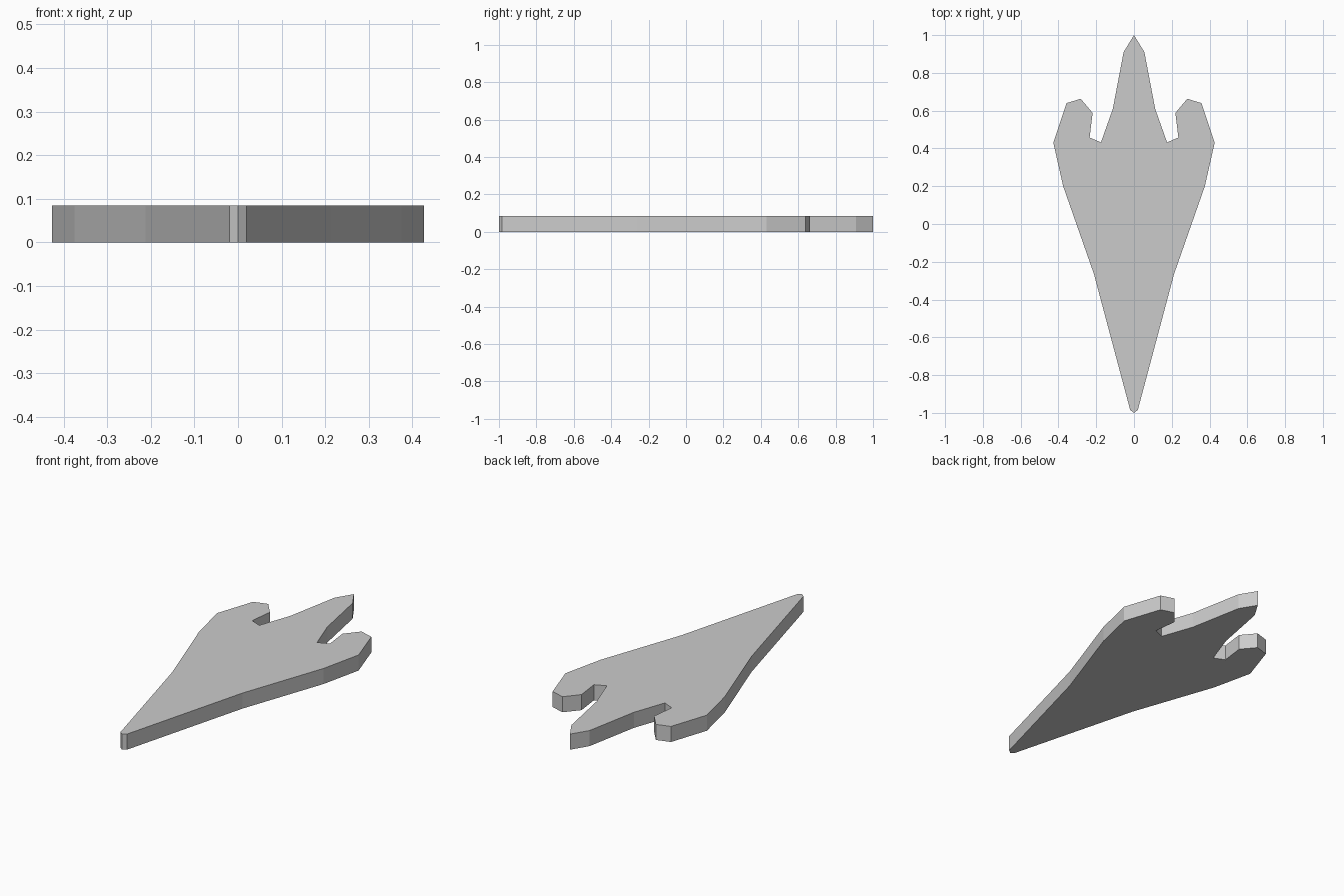
import bpy, bmesh

if "Cube" in bpy.data.objects:
    bpy.data.objects.remove(bpy.data.objects["Cube"])

HEIGHT = 0.085

# Right half of the outline, from the front tip to the back tip
half = [(0, -1), (0.02, -0.985), (0.212, -0.265), (0.375, 0.2), (0.427, 0.43),
        (0.357, 0.64), (0.282, 0.663), (0.219, 0.588), (0.235, 0.458),
        (0.175, 0.432), (0.112, 0.61), (0.055, 0.91), (0, 1)]

# Mirror the inner points to close the outline
outline = half + [(-x, y) for x, y in reversed(half[1:-1])]

# Extrude the flat outline into a plate
bm = bmesh.new()
face = bm.faces.new([bm.verts.new((x, y, 0)) for x, y in outline])
ext = bmesh.ops.extrude_face_region(bm, geom=[face], use_keep_orig=True)
top = [g for g in ext["geom"] if isinstance(g, bmesh.types.BMVert)]
bmesh.ops.translate(bm, verts=top, vec=(0, 0, HEIGHT))
bmesh.ops.recalc_face_normals(bm, faces=bm.faces)

mesh = bpy.data.meshes.new("arrow_plate")
bm.to_mesh(mesh)
bm.free()
bpy.context.collection.objects.link(bpy.data.objects.new("arrow_plate", mesh))
